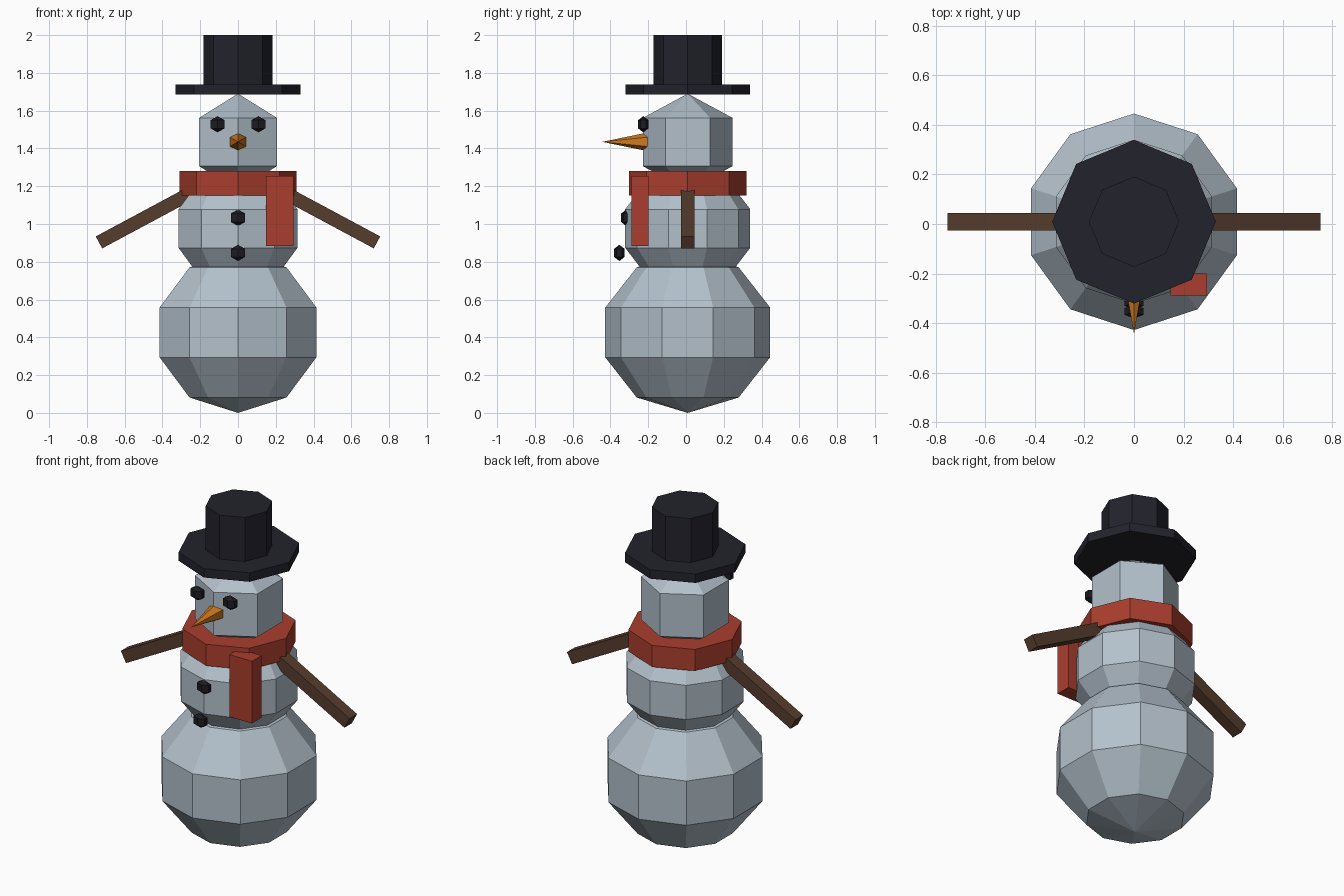
import bpy, bmesh, math
from mathutils import Matrix

if "Cube" in bpy.data.objects:
    bpy.data.objects.remove(bpy.data.objects["Cube"])

CY = 0.009  # y of the body axis


def material(name, rgb):
    m = bpy.data.materials.new(name)
    m.diffuse_color = (*rgb, 1)
    m.use_nodes = True
    m.node_tree.nodes["Principled BSDF"].inputs["Base Color"].default_value = m.diffuse_color
    return m


SNOW = material("snow", (0.45, 0.53, 0.60))
RED = material("red_wool", (0.40, 0.048, 0.027))
ORANGE = material("orange", (0.61, 0.19, 0.014))
WOOD = material("wood", (0.093, 0.045, 0.026))
BLACK = material("hat_black", (0.016, 0.016, 0.025))
COAL = material("coal", (0.011, 0.011, 0.016))


def finish(name, bm, mat, matrix):
    bmesh.ops.recalc_face_normals(bm, faces=bm.faces)
    me = bpy.data.meshes.new(name)
    bm.to_mesh(me)
    bm.free()
    me.materials.append(mat)
    ob = bpy.data.objects.new(name, me)
    ob.matrix_world = matrix
    bpy.context.collection.objects.link(ob)
    return ob


def lathe(name, sides, profile, mat, matrix):
    """Closed solid of stacked polygons (radius, z), one corner on +y."""
    bm = bmesh.new()
    rings = []
    for r, z in profile:
        n = sides if r > 0 else 1
        rings.append([bm.verts.new((r * math.sin(math.tau * i / sides),
                                    r * math.cos(math.tau * i / sides), z))
                      for i in range(n)])
    for a, b in zip(rings, rings[1:]):
        for i in range(sides):
            quad = [a[i % len(a)], a[(i + 1) % len(a)],
                    b[(i + 1) % len(b)], b[i % len(b)]]
            bm.faces.new(list(dict.fromkeys(quad)))
    for ring in (rings[0], rings[-1]):
        if len(ring) > 1:
            bm.faces.new(ring)
    return finish(name, bm, mat, matrix)


def ball(name, sides, bands, loc, size, mat):
    profile = [(0 if k in (0, bands) else math.sin(math.pi * k / bands),
                -math.cos(math.pi * k / bands)) for k in range(bands + 1)]
    return lathe(name, sides, profile, mat,
                 Matrix.Translation(loc) @ Matrix.Diagonal((*size, 1)))


def disc(name, r, z0, z1, mat):
    return lathe(name, 8, [(r, z0), (r, z1)], mat, Matrix.Translation((0, CY, 0)))


def box(name, size, mat, matrix):
    bm = bmesh.new()
    bmesh.ops.create_cube(bm, size=1)
    bmesh.ops.scale(bm, vec=size, verts=bm.verts)
    return finish(name, bm, mat, matrix)


# Snowballs
ball("lower_body", 10, 5, (0, CY, 0.426), (0.459, 0.459, 0.426), SNOW)
ball("middle_body", 10, 5, (0, CY, 0.976), (0.348, 0.348, 0.33), SNOW)
ball("head", 6, 3, (0, CY, 1.434), (0.274, 0.274, 0.256), SNOW)

# Hat
disc("hat_brim", 0.33, 1.685, 1.738, BLACK)
disc("hat_crown", 0.182, 1.73, 2.0, BLACK)

# Scarf
disc("scarf", 0.31, 1.152, 1.28, RED)
box("scarf_tail", (0.148, 0.09, 0.37), RED, Matrix.Translation((0.221, -0.244, 1.068)))

# Nose
lathe("nose", 6, [(0.05, 0), (0, 0.243)], ORANGE,
      Matrix.Translation((0, -0.2, 1.435)) @ Matrix.Rotation(math.pi / 2, 4, 'X'))

# Eyes and buttons
coal = (0.05, 0.032, 0.043)
for side, x in (("left", -0.108), ("right", 0.108)):
    ball("eye_" + side, 6, 3, (x, -0.226, 1.528), coal, COAL)
ball("upper_button", 6, 3, (0, -0.317, 1.033), coal, COAL)
ball("lower_button", 6, 3, (0, -0.353, 0.847), coal, COAL)

# Stick arms
tilt, length = math.radians(28.2), 0.56
for side, s in (("left", -1), ("right", 1)):
    cx = s * (0.736 - length / 2 * math.cos(tilt))
    cz = 0.9025 + length / 2 * math.sin(tilt)
    box("arm_" + side, (length, 0.071, 0.072), WOOD,
        Matrix.Translation((cx, CY, cz)) @ Matrix.Rotation(s * tilt, 4, 'Y'))
